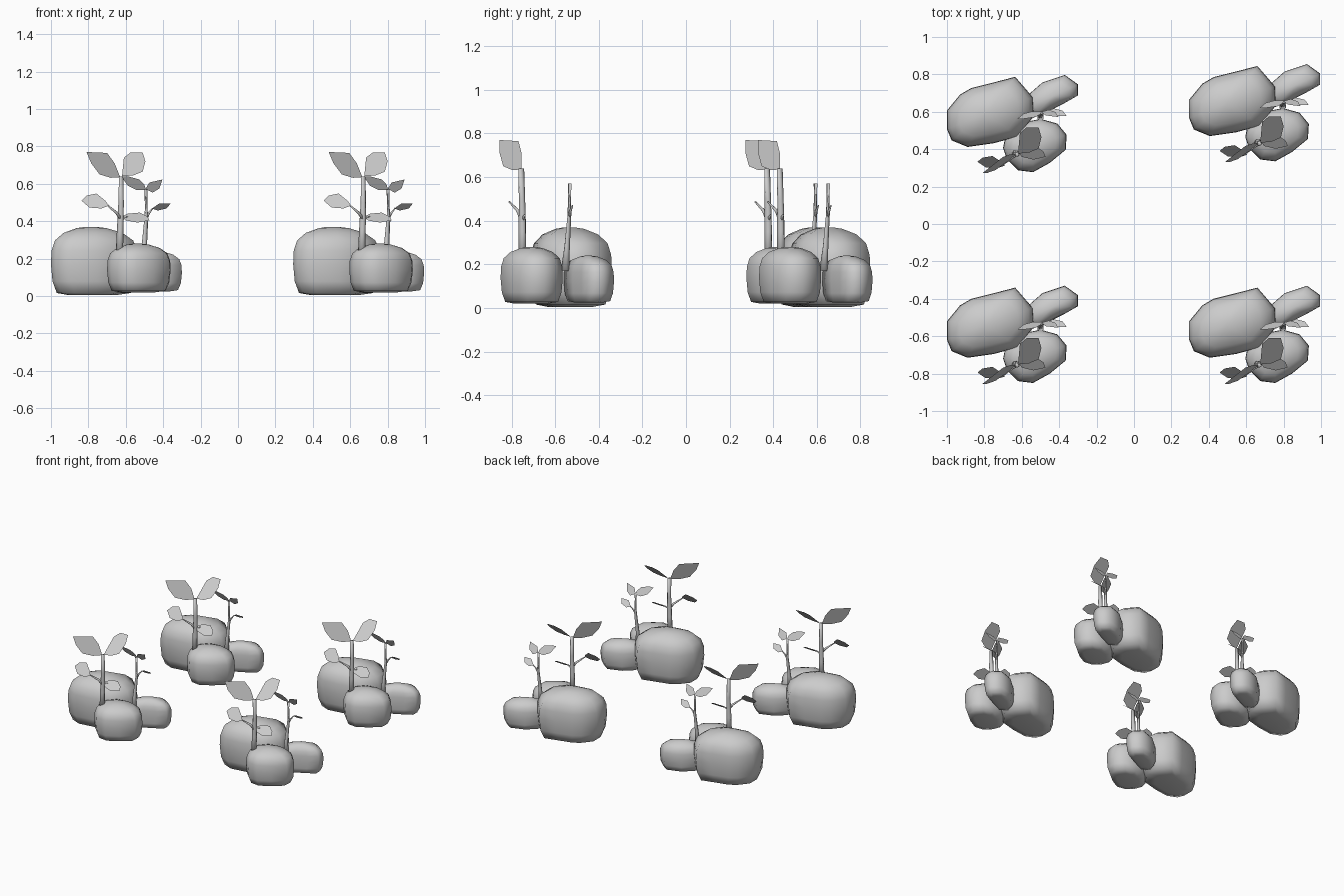
import bpy
import bmesh
from mathutils import Vector

cube = bpy.data.objects.get("Cube")
if cube:
    bpy.data.objects.remove(cube, do_unlink=True)

grey = bpy.data.materials.new("plain_grey")
grey.use_nodes = True
grey.diffuse_color = (0.6, 0.6, 0.6, 1)
grey.node_tree.nodes["Principled BSDF"].inputs["Base Color"].default_value = (0.6, 0.6, 0.6, 1)

# Positions of the four identical clusters, relative to the first
CLUSTERS = [(0, 0), (1.295, 0), (0, 1.127), (1.295, 1.185)]


def place(name, bm, smooth=True):
    """Turn a bmesh into one mesh shared by all four clusters."""
    mesh = bpy.data.meshes.new(name)
    if smooth:
        bmesh.ops.recalc_face_normals(bm, faces=bm.faces)
    for f in bm.faces:
        f.smooth = smooth
    bm.to_mesh(mesh)
    bm.free()
    mesh.materials.append(grey)
    for i, (x, y) in enumerate(CLUSTERS):
        ob = bpy.data.objects.new(f"{name}_{i + 1}", mesh)
        ob.location = (x, y, 0)
        bpy.context.collection.objects.link(ob)


def loft(bm, rings):
    """Skin closed rings of points and cap both ends."""
    loops = [[bm.verts.new(p) for p in ring] for ring in rings]
    n = len(loops[0])
    for a, b in zip(loops, loops[1:]):
        for i in range(n):
            j = (i + 1) % n
            bm.faces.new((a[i], a[j], b[j], b[i]))
    for ring in (loops[0], loops[-1]):
        centre = bm.verts.new(sum((v.co for v in ring), Vector()) / n)
        for i in range(n):
            bm.faces.new((ring[i], ring[(i + 1) % n], centre))


# Boulder side profile: (height fraction, outline scale)
PROFILE = [(0, 0.55), (0.03, 0.85), (0.2, 0.96), (0.45, 1), (0.65, 0.985),
           (0.8, 0.9), (0.91, 0.68), (0.98, 0.35), (1, 0.12)]


def rock(name, outline, low, high):
    bm = bmesh.new()
    cx = sum(p[0] for p in outline) / len(outline)
    cy = sum(p[1] for p in outline) / len(outline)
    loft(bm, [[(cx + (x - cx) * s, cy + (y - cy) * s, low + (high - low) * t)
               for x, y in outline] for t, s in PROFILE])
    place(name, bm)


rock("large_rock", [(-1, -.52), (-.93, -.435), (-.87, -.4), (-.75, -.37), (-.635, -.34),
                    (-.54, -.45), (-.535, -.55), (-.62, -.66), (-.75, -.695),
                    (-.89, -.715), (-.975, -.68), (-1, -.62)], .005, .37)
rock("front_rock", [(-.7, -.72), (-.69, -.67), (-.62, -.59), (-.5, -.565), (-.41, -.59),
                    (-.36, -.65), (-.365, -.73), (-.45, -.8), (-.54, -.85),
                    (-.62, -.84), (-.68, -.78)], .02, .28)
rock("side_rock", [(-.3, -.38), (-.37, -.33), (-.49, -.37), (-.57, -.44), (-.59, -.51),
                   (-.54, -.56), (-.45, -.52), (-.37, -.48), (-.3, -.44)], .025, .24)


def stem(name, path):
    """Six-sided tapered stem along (x, y, z, radius) points."""
    bm = bmesh.new()
    pts = [Vector(p[:3]) for p in path]
    rings = []
    for i, p in enumerate(pts):
        along = pts[min(i + 1, len(pts) - 1)] - pts[max(i - 1, 0)]
        turn = along.to_track_quat('Z', 'Y').to_matrix()
        circle = bmesh.new()
        bmesh.ops.create_circle(circle, segments=6, radius=path[i][3])
        rings.append([p + turn @ v.co for v in circle.verts])
        circle.free()
    loft(bm, rings)
    place(name, bm)


stem("tall_stem", [(-.635, -.75, .2, .02), (-.63, -.75, .35, .018),
                   (-.625, -.752, .5, .015), (-.625, -.755, .64, .013)])
stem("tall_left_twig", [(-.625, -.755, .41, .01), (-.65, -.77, .445, .008), (-.7, -.81, .487, .004)])
stem("tall_right_twig", [(-.63, -.752, .39, .01), (-.615, -.745, .415, .007), (-.59, -.74, .425, .004)])
stem("short_stem", [(-.5, -.555, .17, .019), (-.5, -.545, .28, .014),
                    (-.49, -.535, .42, .01), (-.493, -.533, .57, .009)])
stem("short_twig", [(-.493, -.535, .41, .008), (-.475, -.53, .445, .006), (-.455, -.52, .47, .003)])


def leaf(name, outline, anchor, slope_x, slope_z):
    """Flat leaf: outline seen from the front, laid on a tilted plane."""
    bm = bmesh.new()
    ax, ay, az = anchor
    bm.faces.new([bm.verts.new((x, ay + (x - ax) * slope_x + (z - az) * slope_z, z))
                  for x, z in outline])
    place(name, bm, smooth=False)


leaf("tall_top_left_leaf", [(-.63, .635), (-.68, .632), (-.74, .65), (-.785, .71), (-.81, .77),
                            (-.7, .765), (-.66, .71)], (-.63, -.755, .635), .8, .33)
leaf("tall_top_right_leaf", [(-.62, .64), (-.61, .74), (-.575, .767), (-.51, .767),
                             (-.495, .72), (-.51, .665), (-.56, .645)], (-.6, -.745, .645), 0, 1.1)
leaf("tall_low_left_leaf", [(-.837, .51), (-.81, .537), (-.757, .548), (-.71, .51),
                            (-.69, .484), (-.73, .468), (-.794, .473)], (-.7, -.83, .465), 0, .8)
leaf("tall_low_right_leaf", [(-.62, .425), (-.59, .44), (-.527, .446), (-.484, .425),
                             (-.473, .404), (-.537, .393), (-.6, .404)], (-.6, -.78, .395), 0, 1.35)
leaf("short_left_leaf", [(-.493, .568), (-.543, .567), (-.59, .59), (-.623, .64),
                         (-.59, .64), (-.527, .623), (-.5, .595)], (-.5, -.515, .55), 0, -.55)
leaf("short_right_leaf", [(-.495, .573), (-.473, .607), (-.404, .623), (-.42, .575),
                          (-.457, .553)], (-.5, -.515, .55), 0, -.55)
leaf("short_low_leaf", [(-.46, .468), (-.42, .495), (-.36, .495), (-.382, .468),
                        (-.43, .457)], (-.46, -.507, .455), 0, -1.07)
